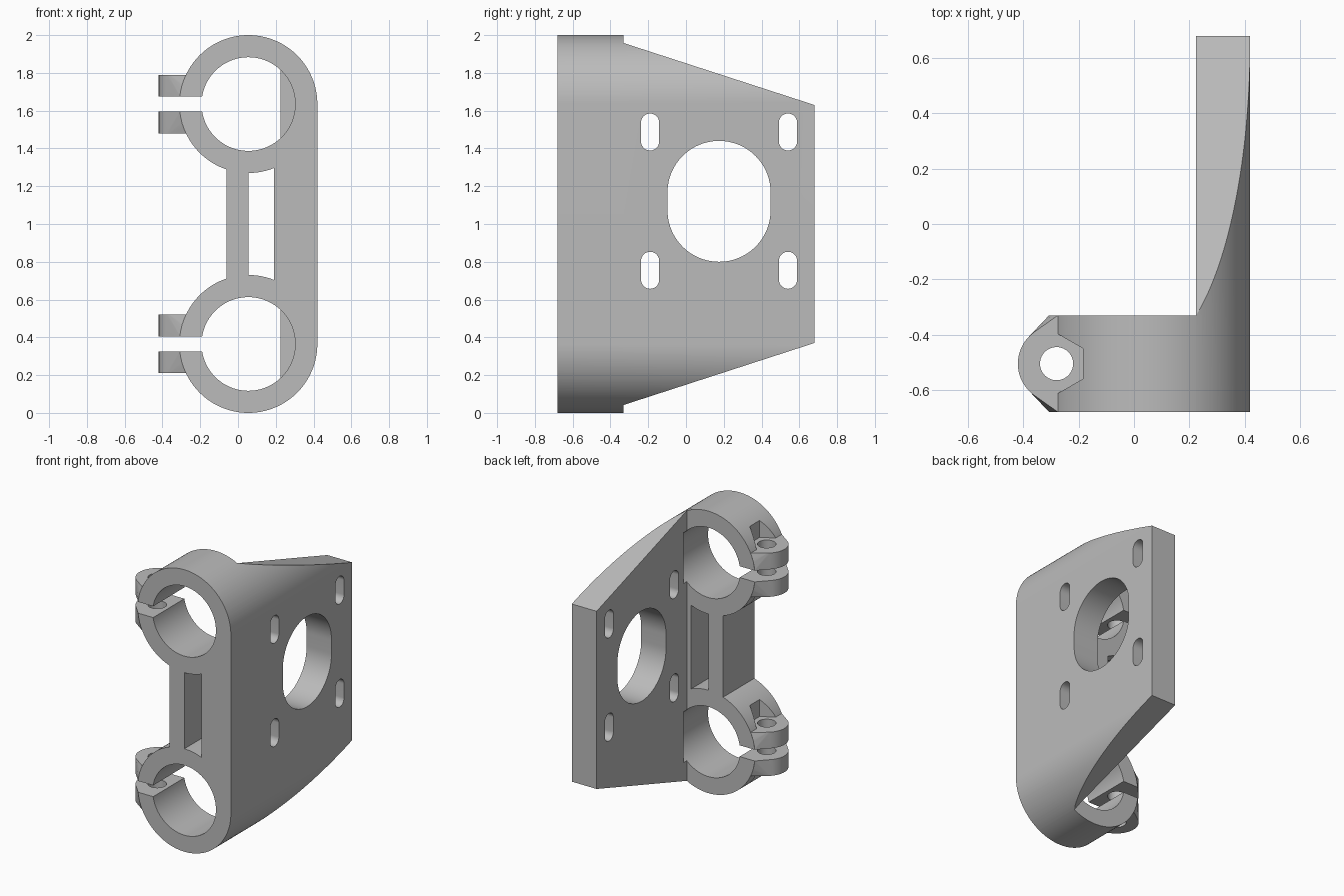
import bpy, bmesh, math
from mathutils import Vector

if "Cube" in bpy.data.objects:
    bpy.data.objects.remove(bpy.data.objects["Cube"])

grey = bpy.data.materials.new("light_grey")
grey.use_nodes = True
colour = (0.5, 0.5, 0.5, 1)
grey.diffuse_color = colour
grey.node_tree.nodes["Principled BSDF"].inputs["Base Color"].default_value = colour

CX, R, BORE = 0.055, 0.365, 0.248      # clamp ring axis and radii
FRONT, BACK, END = -0.68, -0.33, 0.68  # depth of clamps and plate
LOW, HIGH = 0.365, 1.635               # ring heights
INNER = 0.225                          # inner face of plate
EAR_X, EAR_Y, EAR_R, EAR_H = -0.28, -0.505, 0.14, 0.155


def link(name, bm):
    bmesh.ops.recalc_face_normals(bm, faces=bm.faces)
    mesh = bpy.data.meshes.new(name)
    bm.to_mesh(mesh)
    bm.free()
    ob = bpy.data.objects.new(name, mesh)
    bpy.context.collection.objects.link(ob)
    mesh.materials.append(grey)
    return ob


def prism(name, pts, axis, lo, hi):
    """Extrude a 2D outline along an axis; the outline uses the other two axes in order."""
    bm = bmesh.new()
    vs = []
    for a, b in pts:
        co = [a, b]
        co.insert(axis, lo)
        vs.append(bm.verts.new(co))
    face = bm.faces.new(vs)
    res = bmesh.ops.extrude_face_region(bm, geom=[face])
    step = Vector((0, 0, 0))
    step[axis] = hi - lo
    bmesh.ops.translate(bm, vec=step, verts=[v for v in res["geom"] if isinstance(v, bmesh.types.BMVert)])
    return link(name, bm)


def arc(cx, cy, r, a0=0, a1=360, n=64):
    full = a1 - a0 == 360
    ang = [math.radians(a0 + (a1 - a0) * i / n) for i in range(n if full else n + 1)]
    return [(cx + r * math.cos(a), cy + r * math.sin(a)) for a in ang]


def slot(cx, cy, r, half, n=24):
    return arc(cx, cy + half, r, 0, 180, n) + arc(cx, cy - half, r, 180, 360 - 1e-6, n)


def rect(a0, a1, b0, b1):
    return [(a0, b0), (a1, b0), (a1, b1), (a0, b1)]


def combine(target, tool, op):
    mod = target.modifiers.new(op, "BOOLEAN")
    mod.operation, mod.object, mod.solver = op, tool, "EXACT"
    bpy.context.view_layer.objects.active = target
    bpy.ops.object.modifier_apply(modifier=mod.name)
    bpy.data.objects.remove(tool)


def ear(z):
    """Rounded clamp lug, flaring into the ring."""
    bm = bmesh.new()
    for s in (-1, 1):
        for x, y in arc(EAR_X, EAR_Y, EAR_R):
            bm.verts.new((x, y, z + s * EAR_H))
        for y in (FRONT, BACK):
            for x, h in ((-0.2, EAR_H), (-0.275, EAR_H), (-0.297, 0.1), (-0.307, 0.04)):
                bm.verts.new((x, y, z + s * h))
    res = bmesh.ops.convex_hull(bm, input=bm.verts)
    loose = {g for g in res["geom_interior"] if isinstance(g, bmesh.types.BMVert)}
    bmesh.ops.delete(bm, geom=list(loose), context="VERTS")
    return link("clamp_ear", bm)


# Plate: right-hand part of a stadium section, tapered towards the back
a = math.degrees(math.acos((INNER - CX) / R))
section = arc(CX, LOW, R, -a, 0, 32) + arc(CX, HIGH, R, 0, a, 32)
bracket = prism("mounting_bracket", section, 1, FRONT, END)
rise = R * math.sin(math.radians(a))
top, low = HIGH + rise, LOW - rise
side = [(-0.8, 2.1), (BACK, 2.1), (BACK, top), (END, HIGH - 0.005),
        (END, LOW + 0.005), (BACK, low), (BACK, -0.1), (-0.8, -0.1)]
combine(bracket, prism("taper", side, 0, -1, 1), "INTERSECT")

# Clamp rings, ears and the webs between them
for z in (LOW, HIGH):
    combine(bracket, prism("ring", arc(CX, z, R, n=128), 1, FRONT, BACK), "UNION")
    combine(bracket, ear(z), "UNION")
for x0, x1 in ((-0.06, CX), (0.19, 0.3)):
    combine(bracket, prism("web", rect(x0, x1, LOW + 0.3, HIGH - 0.3), 1, FRONT, BACK), "UNION")

# Bores, clamp slits, bolt holes and hexagonal nut seats
for z in (LOW, HIGH):
    cutters = [
        prism("bore", arc(CX, z, BORE, n=96), 1, FRONT - 0.1, BACK + 0.035),
        prism("slit", rect(-0.6, -0.1, z - 0.04, z + 0.04), 1, FRONT - 0.1, BACK + 0.1),
        prism("bolt_hole", arc(EAR_X, EAR_Y, 0.06, n=40), 2, z - 0.25, z + 0.25)]
    for z0, z1 in ((EAR_H, 0.32), (-0.32, -EAR_H)):
        seat = arc(EAR_X, EAR_Y, 0.11, 30, 390, 6)
        cutters.append(prism("nut_seat", seat, 2, z + z0, z + z1))
    for c in cutters:
        combine(bracket, c, "DIFFERENCE")

# Large central opening and four adjustment slots in the plate
combine(bracket, prism("opening", slot(0.175, 1.12, 0.273, 0.047, 48), 0, 0.1, 0.6), "DIFFERENCE")
for y in (-0.19, 0.54):
    for z in (0.755, 1.487):
        combine(bracket, prism("slot", slot(y, z, 0.048, 0.05), 0, 0.1, 0.6), "DIFFERENCE")

bpy.ops.object.select_all(action="DESELECT")
bracket.select_set(True)
bpy.context.view_layer.objects.active = bracket
bpy.ops.object.shade_smooth_by_angle(angle=math.radians(25))
